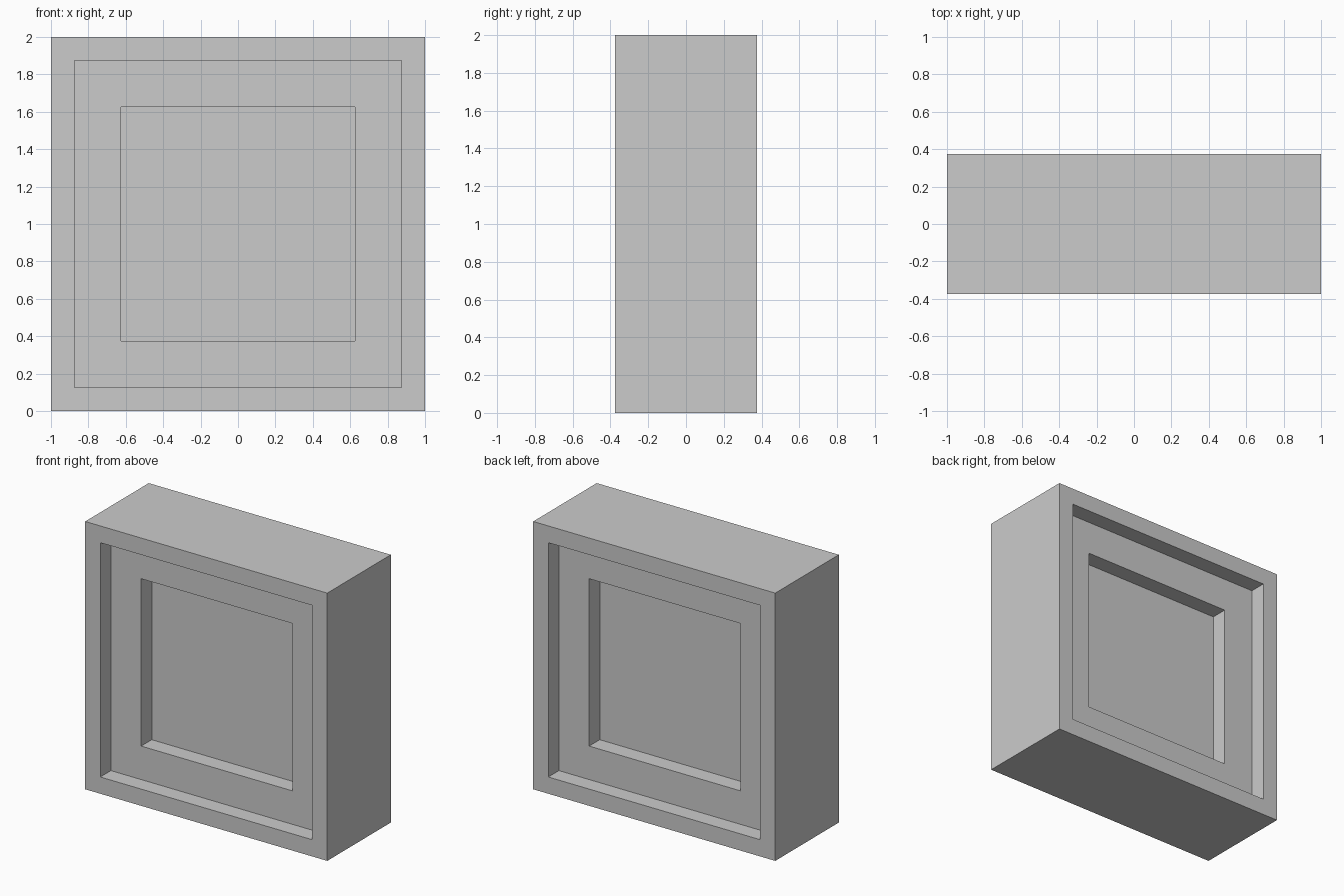
import bpy, bmesh
from mathutils import Matrix, Vector

if "Cube" in bpy.data.objects:
    bpy.data.objects.remove(bpy.data.objects["Cube"])

SIZE, THICK = 2.0, 0.75
STEP = 0.125                 # depth of each recess
RIMS = (0.125, 0.25)         # outer rim width, then inner ledge width


def sink_panel(bm, face, rim):
    """Inset a face by the rim width and push it straight inwards."""
    inward = -face.normal.copy() * STEP
    bmesh.ops.inset_individual(bm, faces=[face], thickness=rim, use_even_offset=True)
    panel = bmesh.ops.extrude_discrete_faces(bm, faces=[face])["faces"][0]
    bmesh.ops.translate(bm, verts=panel.verts, vec=inward)
    panel.normal_update()
    return panel


# Solid block standing on the ground
bm = bmesh.new()
bmesh.ops.create_cube(bm, size=1.0, matrix=Matrix.Translation((0, 0, SIZE / 2))
                      @ Matrix.Diagonal((SIZE, THICK, SIZE, 1)))
bm.normal_update()

# Two stepped square recesses on both front and back
for side in (-1, 1):
    panel = next(f for f in bm.faces if f.normal.dot(Vector((0, side, 0))) > 0.9
                 and abs(f.calc_center_median().y - side * THICK / 2) < 1e-4)
    for rim in RIMS:
        panel = sink_panel(bm, panel, rim)

bmesh.ops.recalc_face_normals(bm, faces=bm.faces)
mesh = bpy.data.meshes.new("recessed_block")
bm.to_mesh(mesh)
bm.free()
bpy.context.collection.objects.link(bpy.data.objects.new("recessed_block", mesh))
